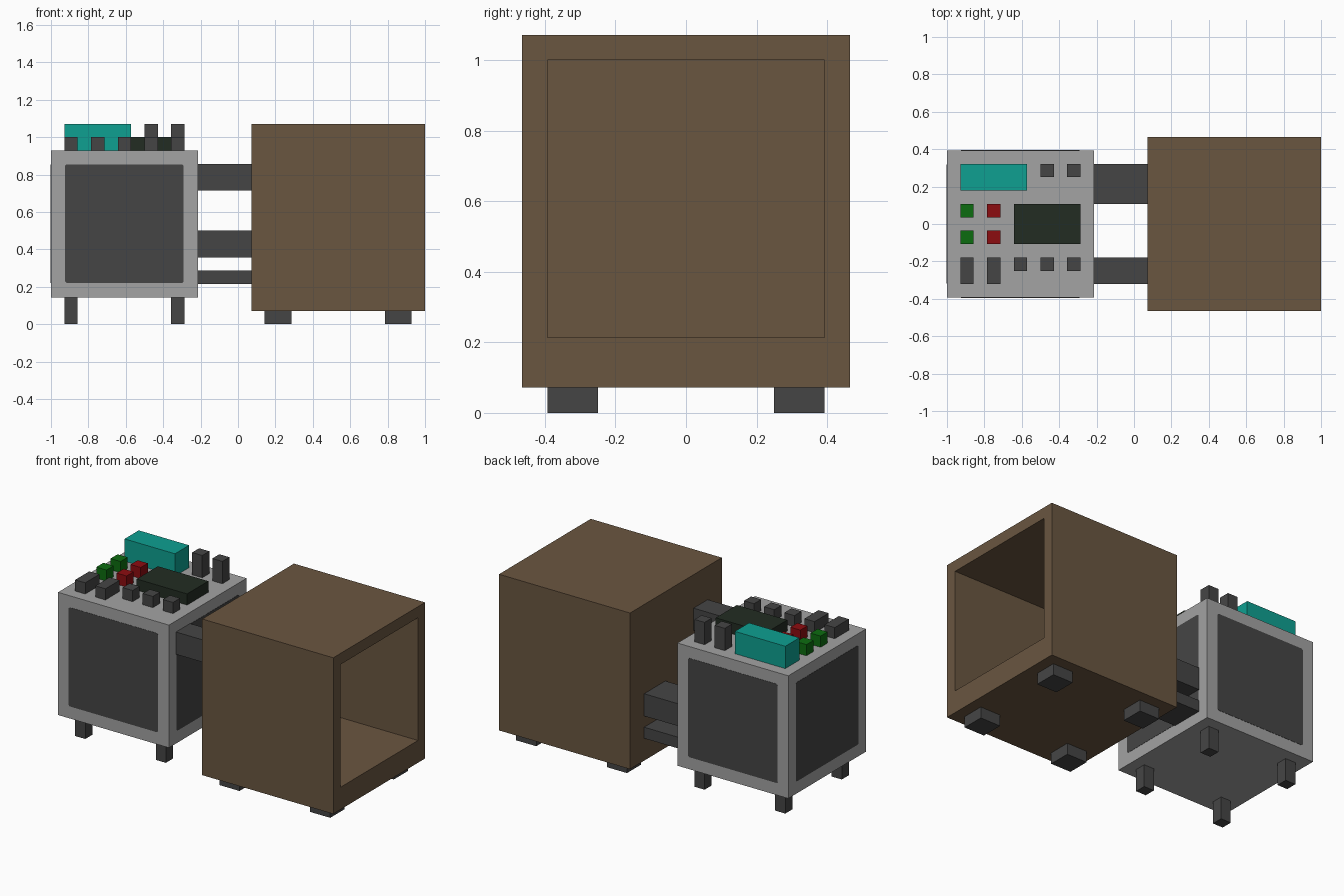
import bpy, bmesh, math
from mathutils import Matrix, Vector

cube = bpy.data.objects.get("Cube")
if cube:
    bpy.data.objects.remove(cube, do_unlink=True)

U = 1 / 14  # all parts sit on a grid of this size


def material(name, rgb):
    lin = [((c / 255 + 0.055) / 1.055) ** 2.4 if c > 10 else c / 255 / 12.92 for c in rgb]
    m = bpy.data.materials.new(name)
    m.use_nodes = True
    m.diffuse_color = (*lin, 1)
    m.node_tree.nodes["Principled BSDF"].inputs["Base Color"].default_value = (*lin, 1)
    return m


BROWN = material("brown wood", (106, 86, 64))
LIGHT = material("light grey metal", (163, 163, 163))
DARK = material("dark grey", (69, 69, 69))
TEAL = material("teal", (14, 160, 145))
GREEN = material("green", (12, 108, 16))
RED = material("red", (140, 12, 16))
SCREEN = material("dark green screen", (34, 44, 34))


def finish(bm, name, mat):
    bmesh.ops.recalc_face_normals(bm, faces=bm.faces[:])
    mesh = bpy.data.meshes.new(name)
    bm.to_mesh(mesh)
    bm.free()
    mesh.materials.append(mat)
    obj = bpy.data.objects.new(name, mesh)
    bpy.context.collection.objects.link(obj)
    return obj


def box_mesh(x, y, z):
    """Box from (min, max) ranges given in grid units."""
    bm = bmesh.new()
    bmesh.ops.create_cube(bm, size=1)
    for v in bm.verts:
        v.co = [(r[0] + r[1]) / 2 * U + c * (r[1] - r[0]) * U for r, c in zip((x, y, z), v.co)]
    return bm


def box(name, mat, x, y, z):
    return finish(box_mesh(x, y, z), name, mat)


# Wooden box, open on its left side, with a double-thick floor
bm = box_mesh((1, 14), (-6.5, 6.5), (1, 15))
bm.normal_update()
mouth = max(bm.faces, key=lambda f: f.calc_center_median().x)
bmesh.ops.inset_individual(bm, faces=[mouth], thickness=U, use_even_offset=True)
for v in mouth.verts:
    if v.co.z < 8 * U:
        v.co.z += U
inner = bmesh.ops.extrude_discrete_faces(bm, faces=[mouth])["faces"][0]
bmesh.ops.translate(bm, verts=inner.verts[:], vec=(-12 * U, 0, 0))
finish(bm, "wooden_box", BROWN)

# Feet under the wooden box
for x in (2, 11):
    for y in (-5.5, 3.5):
        box("box_foot", DARK, (x, x + 2), (y, y + 2), (0, 1))

# Metal cabinet and its legs
box("cabinet", LIGHT, (-14, -3), (-5.5, 5.5), (2, 13))
for x in (-13, -5):
    for y in (-4.5, 3.5):
        box("cabinet_leg", DARK, (x, x + 1), (y, y + 1), (0, 2))

# Thin dark panel with clipped corners on each of the four sides
h, c = 0.317, 0.008
corners = [(-h + c, -h), (h - c, -h), (h, -h + c), (h, h - c),
           (h - c, h), (-h + c, h), (-h, h - c), (-h, -h + c)]
for i, side in enumerate(("front", "left", "back", "right")):
    bm = bmesh.new()
    face = bm.faces.new([bm.verts.new((a, -5.5 * U - 0.0015, b)) for a, b in corners])
    new = bmesh.ops.extrude_face_region(bm, geom=[face], use_keep_orig=True)["geom"]
    bmesh.ops.translate(bm, verts=[g for g in new if isinstance(g, bmesh.types.BMVert)],
                        vec=(0, 0.004, 0))
    bm.transform(Matrix.Translation(Vector((-8.5 * U, 0, 7.525 * U)))
                 @ Matrix.Rotation(i * math.pi / 2, 4, "Z"))
    finish(bm, side + "_panel", DARK)

# Arms joining cabinet and box
box("front_arm", DARK, (-3, 1), (-4.5, -2.5), (10, 12))
box("back_upper_arm", DARK, (-3, 1), (1.5, 4.5), (5, 7))
box("back_lower_arm", DARK, (-3, 1), (1.5, 4.5), (3, 4))

# Controls on top of the cabinet
box("teal_block", TEAL, (-13, -8), (2.5, 4.5), (13, 15))
box("screen_block", SCREEN, (-9, -4), (-1.5, 1.5), (13, 14))
for x in (-7, -5):
    box("post", DARK, (x, x + 1), (3.5, 4.5), (13, 15))
for y in (-1.5, 0.5):
    box("green_button", GREEN, (-13, -12), (y, y + 1), (13, 14))
    box("red_button", RED, (-11, -10), (y, y + 1), (13, 14))
for x in (-13, -11):
    box("long_switch", DARK, (x, x + 1), (-4.5, -2.5), (13, 14))
for x in (-9, -7, -5):
    box("small_knob", DARK, (x, x + 1), (-3.5, -2.5), (13, 14))
